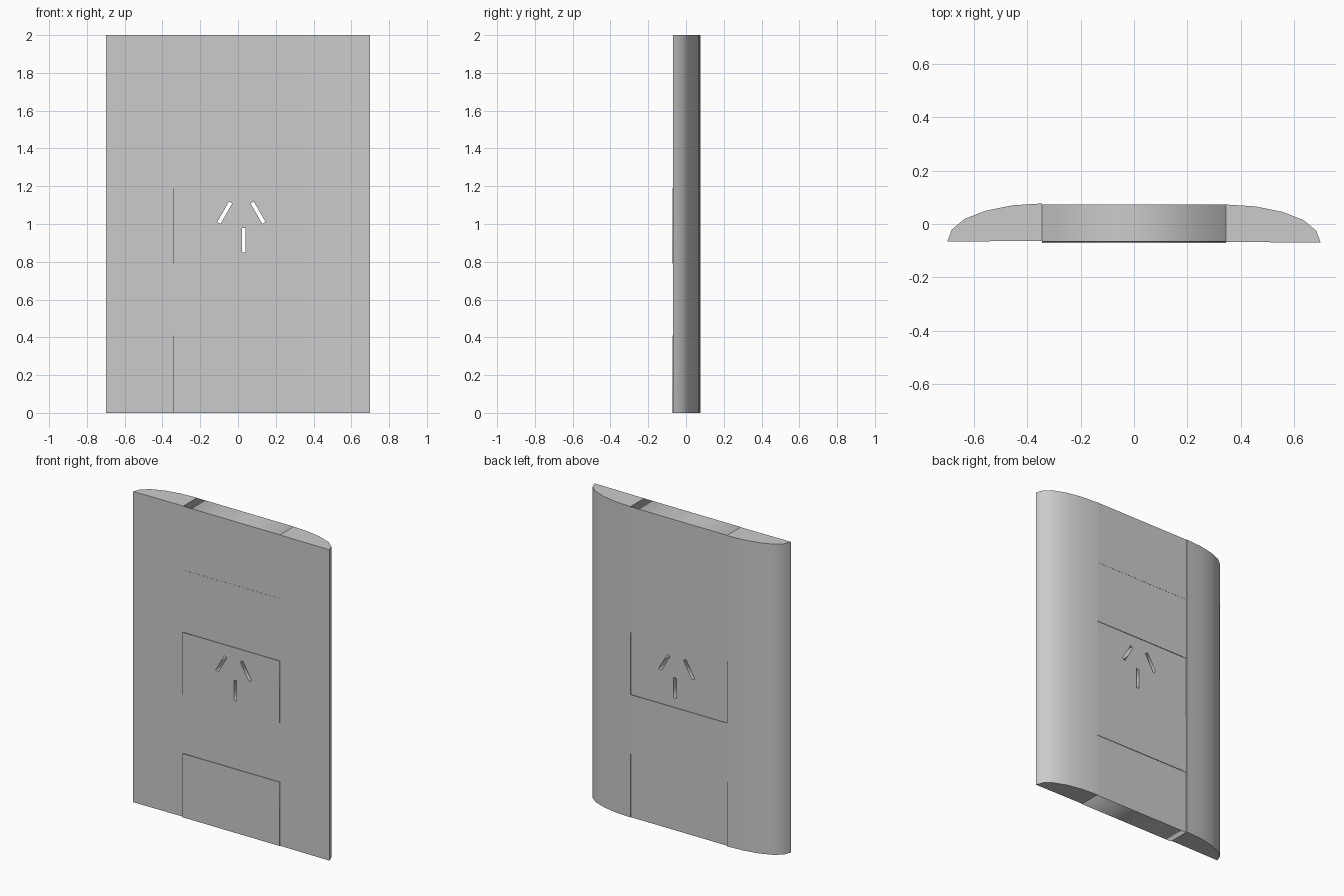
import bpy, math

if "Cube" in bpy.data.objects:
    bpy.data.objects.remove(bpy.data.objects["Cube"])

HALF = 0.345          # half width of the flat middle panels
BACK, FRONT = 0.073, -0.067


def outline_solid(name, loops, depth, location, rotation=(0, 0, 0)):
    """Extrude closed 2D loops (later loops cut holes) into a mesh."""
    cu = bpy.data.curves.new(name, 'CURVE')
    cu.dimensions = '2D'
    cu.fill_mode = 'BOTH'
    cu.extrude = depth / 2
    for pts in loops:
        sp = cu.splines.new('POLY')
        sp.points.add(len(pts) - 1)
        for p, (x, y) in zip(sp.points, pts):
            p.co = (x, y, 0, 1)
        sp.use_cyclic_u = True
    ob = bpy.data.objects.new(name, cu)
    bpy.context.collection.objects.link(ob)
    ob.location, ob.rotation_euler = location, rotation
    bpy.ops.object.select_all(action='DESELECT')
    ob.select_set(True)
    bpy.context.view_layer.objects.active = ob
    bpy.ops.object.convert(target='MESH')
    return bpy.context.object


def rect(x, z, w, h, angle=0):
    """Corners of a rectangle turned about its centre."""
    c, s = math.cos(angle), math.sin(angle)
    return [(x + c * a - s * b, z + s * a + c * b)
            for a, b in ((-w/2, -h/2), (w/2, -h/2), (w/2, h/2), (-w/2, h/2))]


# Curved side rails, full height
rail = [(HALF, BACK), (0.455, 0.066), (0.555, 0.046), (0.635, 0.015),
        (0.683, -0.025), (0.70, -0.07), (HALF, FRONT)]
for name, side, shift in (("left_rail", -1, 0.004), ("right_rail", 1, 0.0)):
    pts = [(side * x, y + shift) for x, y in rail]
    outline_solid(name, [pts], 2.0, (0, 0, 1))
    bpy.ops.object.shade_smooth_by_angle(angle=math.radians(30))

# Plug slots in the socket panel
slots = [rect(-0.07, 1.06, 0.02, 0.125, math.radians(-30)),
         rect(0.106, 1.06, 0.02, 0.125, math.radians(30)),
         rect(0.03, 0.915, 0.02, 0.13)]

# Stacked middle panels, each sitting slightly forward or back
rows = [("bottom_panel", 0.0, 0.41, -0.004, []),
        ("lower_panel", 0.41, 0.79, 0.0, []),
        ("socket_panel", 0.79, 1.19, -0.004, slots),
        ("upper_panel", 1.19, 1.59, 0.0, []),
        ("top_panel", 1.59, 2.0, 0.001, [])]
for name, z0, z1, shift, holes in rows:
    panel = rect(0, (z0 + z1) / 2, 2 * HALF, z1 - z0)
    outline_solid(name, [panel] + holes, BACK - FRONT,
                  (0, (BACK + FRONT) / 2 + shift, 0), (math.pi / 2, 0, 0))
